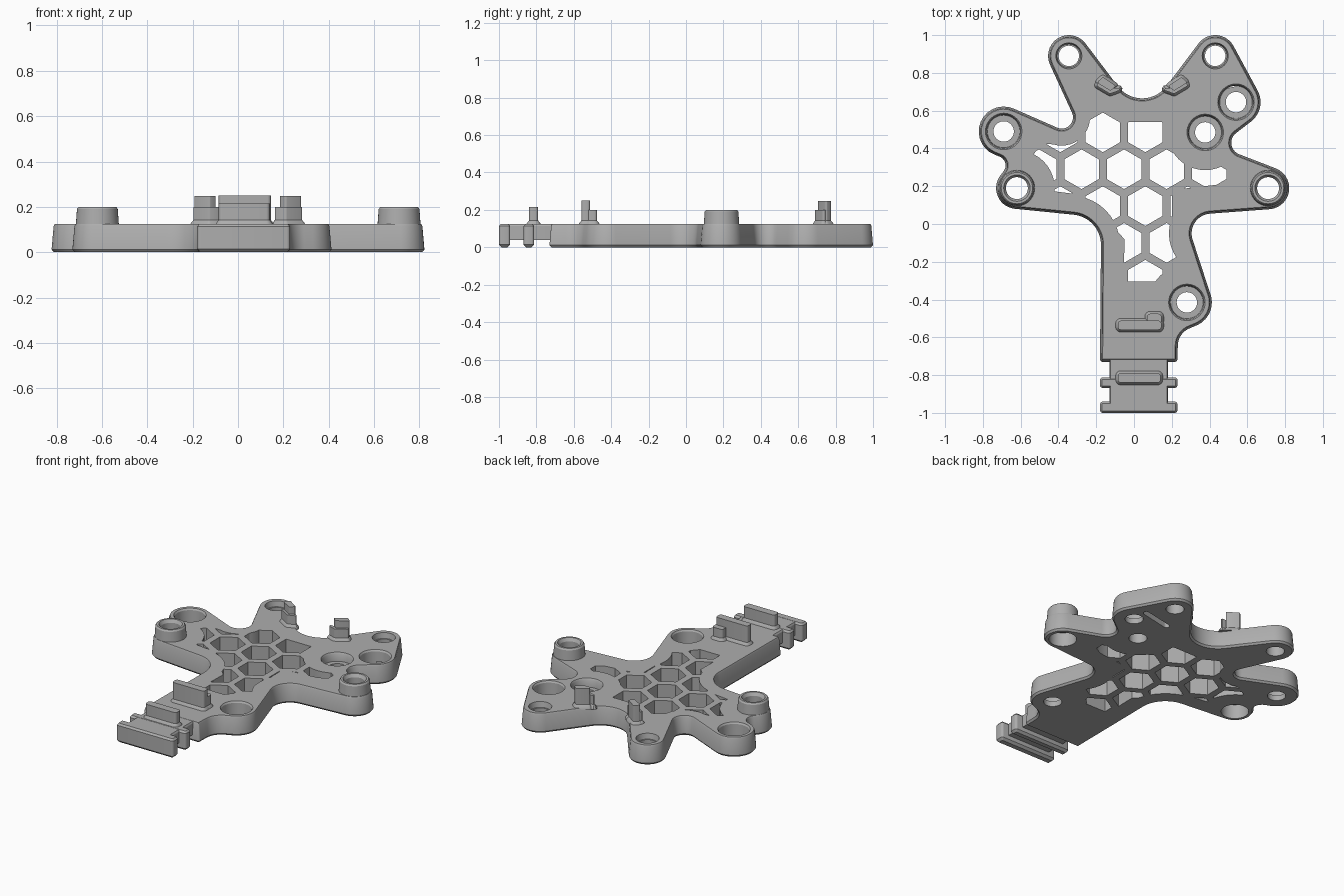
import bpy, bmesh
from math import atan2, acos, cos, sin, pi, hypot

if "Cube" in bpy.data.objects:
    bpy.data.objects.remove(bpy.data.objects["Cube"])

grey = bpy.data.materials.new("matte_grey")
grey.use_nodes = True
grey.diffuse_color = (0.42, 0.42, 0.42, 1)
grey.node_tree.nodes["Principled BSDF"].inputs["Base Color"].default_value = (0.42, 0.42, 0.42, 1)


def belt(circles, off=0.0, steps=12):
    """Outline wrapped around circles; a negative radius is a concave fillet."""
    n, normals, pts = len(circles), [], []
    for i, (x, y, r) in enumerate(circles):
        u, v, s = circles[(i + 1) % n]
        ratio = max(-1, min(1, (r - s) / hypot(u - x, v - y)))
        normals.append(atan2(v - y, u - x) - acos(ratio))
    for i, (x, y, r) in enumerate(circles):
        turn = (normals[i] - normals[i - 1]) % (2 * pi)
        if r < 0:
            turn -= 2 * pi
        for k in range(steps + 1):
            a = normals[i - 1] + turn * k / steps
            pts.append((x + (r + off) * cos(a), y + (r + off) * sin(a)))
    return pts


def loft(name, solids):
    """Each solid is a list of (outline, z) layers joined into a closed skin."""
    bm = bmesh.new()
    for layers in solids:
        rings = [[bm.verts.new((x, y, z)) for x, y in pts] for pts, z in layers]
        bm.faces.new(rings[0][::-1])
        bm.faces.new(rings[-1])
        for a, b in zip(rings, rings[1:]):
            for i in range(len(a)):
                j = (i + 1) % len(a)
                bm.faces.new((a[i], a[j], b[j], b[i]))
    bmesh.ops.remove_doubles(bm, verts=bm.verts, dist=1e-5)
    bmesh.ops.recalc_face_normals(bm, faces=bm.faces)
    mesh = bpy.data.meshes.new(name)
    bm.to_mesh(mesh)
    bm.free()
    mesh.materials.append(grey)
    ob = bpy.data.objects.new(name, mesh)
    bpy.context.collection.objects.link(ob)
    return ob


def slab(name, circles, layers, steps=4):
    return loft(name, [[(belt(circles, off, steps), z) for z, off in layers]])


def ngon(x, y, r, n=40, start=0.0):
    return [(x + r * cos(start + 2 * pi * i / n), y + r * sin(start + 2 * pi * i / n))
            for i in range(n)]


def lathe(x, y, profile):
    return [(ngon(x, y, r), z) for r, z in profile]


def rect(x0, x1, y0, y1, r=0.015):
    return [(x0 + r, y0 + r, r), (x1 - r, y0 + r, r), (x1 - r, y1 - r, r), (x0 + r, y1 - r, r)]


def combine(ob, tool, operation):
    mod = ob.modifiers.new("cut", 'BOOLEAN')
    mod.operation, mod.solver, mod.object = operation, 'EXACT', tool
    bpy.context.view_layer.objects.active = ob
    bpy.ops.object.modifier_apply(modifier=mod.name)
    bpy.data.objects.remove(tool)


# Lug centres
lug_left, lug_right = (-0.345, 0.89), (0.43, 0.89)
cups = [(0.54, 0.645), (0.377, 0.485), (-0.69, 0.49), (0.28, -0.415)]
bosses = [(-0.62, 0.19), (0.71, 0.19)]

# Main plate, counter-clockwise from the tail
outline = [
    (0.215, -0.715, 0.015), (0.332, -0.645, -0.1), (*cups[3], 0.132),
    (0.41, -0.05, -0.105), (*bosses[1], 0.112), (0.58, 0.43, -0.065),
    (*cups[0], 0.13), (*lug_right, 0.11), (0.043, 0.825, -0.16),
    (*lug_left, 0.11), (-0.383, 0.565, -0.06), (*cups[2], 0.132),
    (-0.73, 0.31, -0.05), (*bosses[0], 0.11), (-0.335, -0.11, -0.16),
    (-0.165, -0.715, 0.015)]
plate = slab("main_plate", outline,
             [(0, -0.01), (0.012, 0), (0.115, -0.009), (0.125, -0.014)], 14)

# Raised bosses
combine(plate, loft("boss", [lathe(x, y, [(0.1, 0.05), (0.09, 0.19), (0.083, 0.2)])
                             for x, y in bosses]), 'UNION')

# Stepped holes
holes = []
for (x, y), floor in zip(cups, (0.035, 0.07, 0.035, 0.035)):
    holes.append(lathe(x, y, [(0.054, -0.05), (0.054, floor), (0.086, floor),
                              (0.09, 0.115), (0.1, 0.13)]))
for x, y in (lug_left, lug_right):
    holes.append(lathe(x, y, [(0.054, -0.05), (0.054, 0.09), (0.062, 0.09), (0.07, 0.13)]))
for x, y in bosses:
    holes.append(lathe(x, y, [(0.083, -0.05), (0.08, 0.09), (0.058, 0.09),
                              (0.058, 0.18), (0.073, 0.205)]))
combine(plate, loft("hole_cutter", holes), 'DIFFERENCE')

# Slot under the right arm
slot = [(0.34, 0.705, 0.018), (0.53, 0.745, 0.018)]
combine(plate, slab("slot_cutter", slot, [(-0.05, 0), (0.05, 0)], 8), 'DIFFERENCE')

# Honeycomb openings, trimmed clear of the edges, cups and bosses
cells = []
for row in range(5):
    for col in range(-2, 4):
        x = -0.165 + 0.225 * col + (0.1125 if row % 2 else 0)
        hexagon = ngon(x, 0.485 - 0.195 * row, 0.105, 6, pi / 6)
        cells.append([(hexagon, -0.1), (hexagon, 0.3)])
honeycomb = loft("honeycomb_cutter", cells)
field = [(-0.055, -0.305), (0.13, -0.305), (0.165, -0.25), (0.255, -0.19), (0.2, 0.03),
         (0.2, 0.18), (0.5, 0.215), (0.5, 0.28), (0.3, 0.4), (0.17, 0.54), (-0.033, 0.54),
         (-0.033, 0.61), (-0.24, 0.61), (-0.265, 0.45), (-0.34, 0.437), (-0.4, 0.42),
         (-0.57, 0.43), (-0.56, 0.19), (-0.28, 0.155), (-0.05, -0.08)]
combine(honeycomb, loft("field", [[(field, -0.06), (field, 0.26)]]), 'INTERSECT')
keep = [(x, y, 0.2) for x, y in cups + bosses]
keep += [(0.41, -0.05, 0.225), (-0.383, 0.565, 0.15), (-0.335, -0.11, 0.26)]
for x, y, r in keep:
    combine(honeycomb, loft("keep", [lathe(x, y, [(r, -0.2), (r, 0.4)])]), 'DIFFERENCE')
combine(plate, honeycomb, 'DIFFERENCE')

# Tail: thin neck with crossbars
slab("tail_neck", rect(-0.13, 0.18, -0.97, -0.7), [(0.04, 0), (0.114, 0), (0.124, -0.006)])
bar = [(0, -0.014), (0.014, 0), (0.113, 0), (0.125, -0.01)]
slab("tail_end_bar", rect(-0.18, 0.23, -1.0, -0.94), bar)
slab("tail_middle_bar", rect(-0.18, 0.23, -0.868, -0.812), bar)


def clip(name, circles, top):
    slab(name, circles, [(0.115, 0.015), (0.127, 0.012), (0.142, 0), (top, 0)])


# Upright clips on the tail
clip("tail_rib", rect(-0.085, 0.14, -0.84, -0.79), 0.215)
clip("tail_clip", rect(-0.085, 0.145, -0.56, -0.512), 0.25)
clip("tail_clip_step", rect(0.07, 0.145, -0.53, -0.475), 0.2)

# Pair of angled hooks beside the round notch
step = [(0.17, 0.713, 0.008), (0.212, 0.698, 0.008), (0.275, 0.735, 0.008),
        (0.25, 0.768, 0.008), (0.21, 0.733, -0.016)]
post = [(0.193, 0.73, 0.008), (0.212, 0.715, 0.008), (0.27, 0.75, 0.008), (0.25, 0.768, 0.008)]
for side in ("left", "right"):
    clip("hook_step_" + side, step, 0.2)
    clip("hook_post_" + side, post, 0.247)
    step, post = [[(0.086 - x, y, r) for x, y, r in part[::-1]] for part in (step, post)]

# Smooth curved walls, keep edges crisp
for ob in bpy.context.collection.objects:
    ob.select_set(ob.type == 'MESH')
bpy.context.view_layer.objects.active = plate
bpy.ops.object.shade_smooth_by_angle(angle=0.5)
